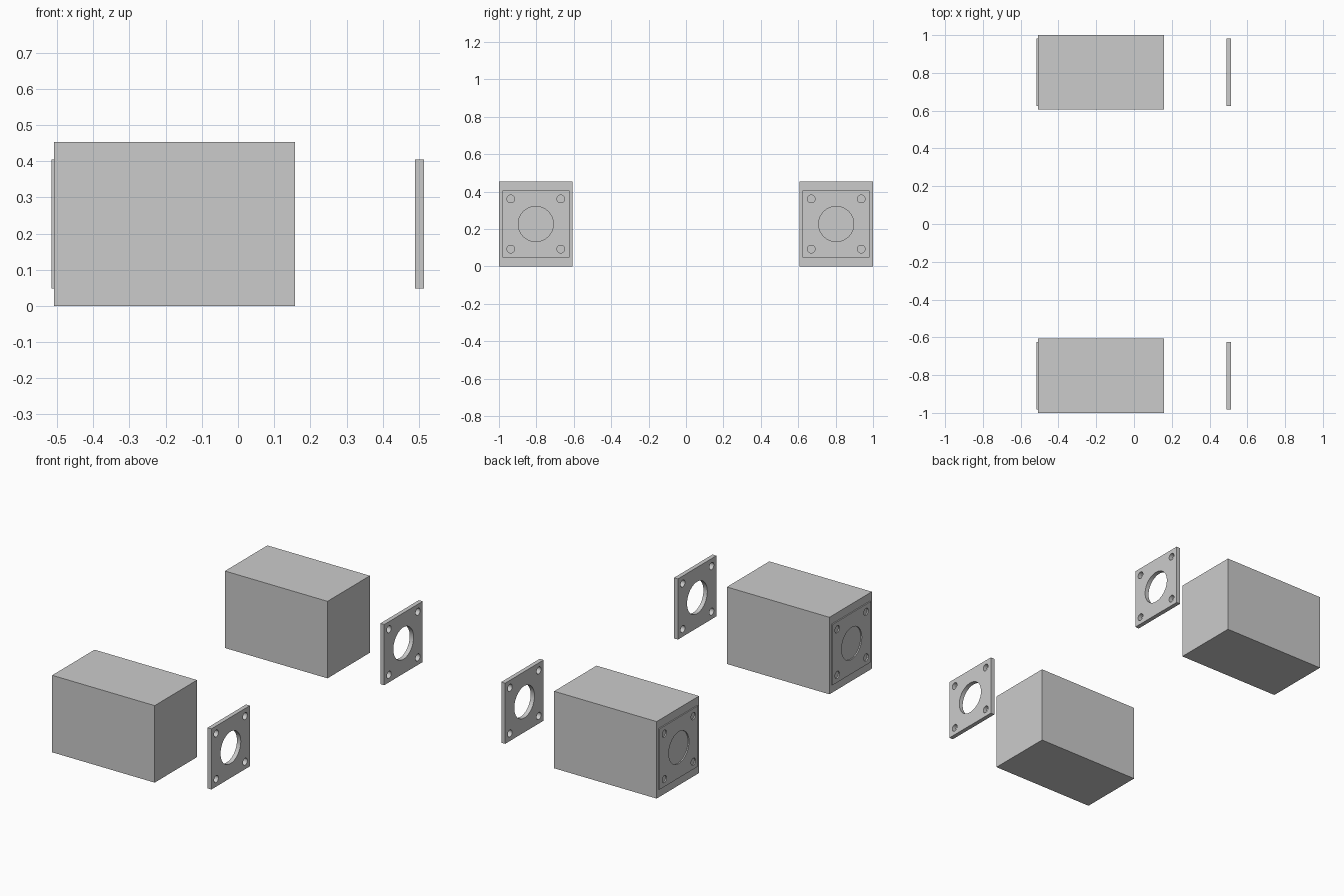
import bpy, bmesh
from math import pi
from mathutils import Matrix

if "Cube" in bpy.data.objects:
    bpy.data.objects.remove(bpy.data.objects["Cube"])

CY, CZ = 0.803, 0.2265     # axis of each unit
T = 0.025                  # plate thickness


def finish(bm, name):
    bmesh.ops.recalc_face_normals(bm, faces=bm.faces)
    me = bpy.data.meshes.new(name)
    bm.to_mesh(me)
    bm.free()
    ob = bpy.data.objects.new(name, me)
    bpy.context.collection.objects.link(ob)
    return ob


def add_box(bm, centre, size):
    bmesh.ops.create_cube(bm, size=1, matrix=Matrix.Translation(centre) @ Matrix.Diagonal((*size, 1)))


def add_rod(bm, y, z, r, sides):
    # cylinder lying along x
    m = Matrix.Translation((0, y, z)) @ Matrix.Rotation(pi / 2, 4, 'Y') @ Matrix.Rotation(pi / sides, 4, 'Z')
    bmesh.ops.create_cone(bm, cap_ends=True, segments=sides, radius1=r, radius2=r, depth=3, matrix=m)


def make_plate(name, x, y, cutter):
    bm = bmesh.new()
    add_box(bm, (x, y, CZ), (T, 0.358, 0.357))
    plate = finish(bm, name)
    mod = plate.modifiers.new("holes", 'BOOLEAN')
    mod.operation = 'DIFFERENCE'
    mod.solver = 'EXACT'
    mod.object = cutter
    bpy.ops.object.select_all(action='DESELECT')
    plate.select_set(True)
    bpy.context.view_layer.objects.active = plate
    bpy.ops.object.modifier_apply(modifier=mod.name)
    bpy.ops.object.shade_smooth_by_angle(angle=0.6)


for side, s in (("front", -1), ("back", 1)):
    y = s * CY
    # solid body block
    bm = bmesh.new()
    add_box(bm, (-0.1755, y, CZ), (0.667, 0.394, 2 * CZ))
    finish(bm, side + "_body_block")

    # bore and four bolt holes
    bm = bmesh.new()
    add_rod(bm, y, CZ, 0.094, 48)
    for dy in (-0.134, 0.134):
        for dz in (-0.134, 0.134):
            add_rod(bm, y + dy, CZ + dz, 0.021, 12)
    cutter = finish(bm, side + "_hole_cutter")

    # flange plates at both ends
    make_plate(side + "_left_flange", -0.5035, y, cutter)
    make_plate(side + "_right_flange", 0.502, y, cutter)
    bpy.data.objects.remove(cutter)
